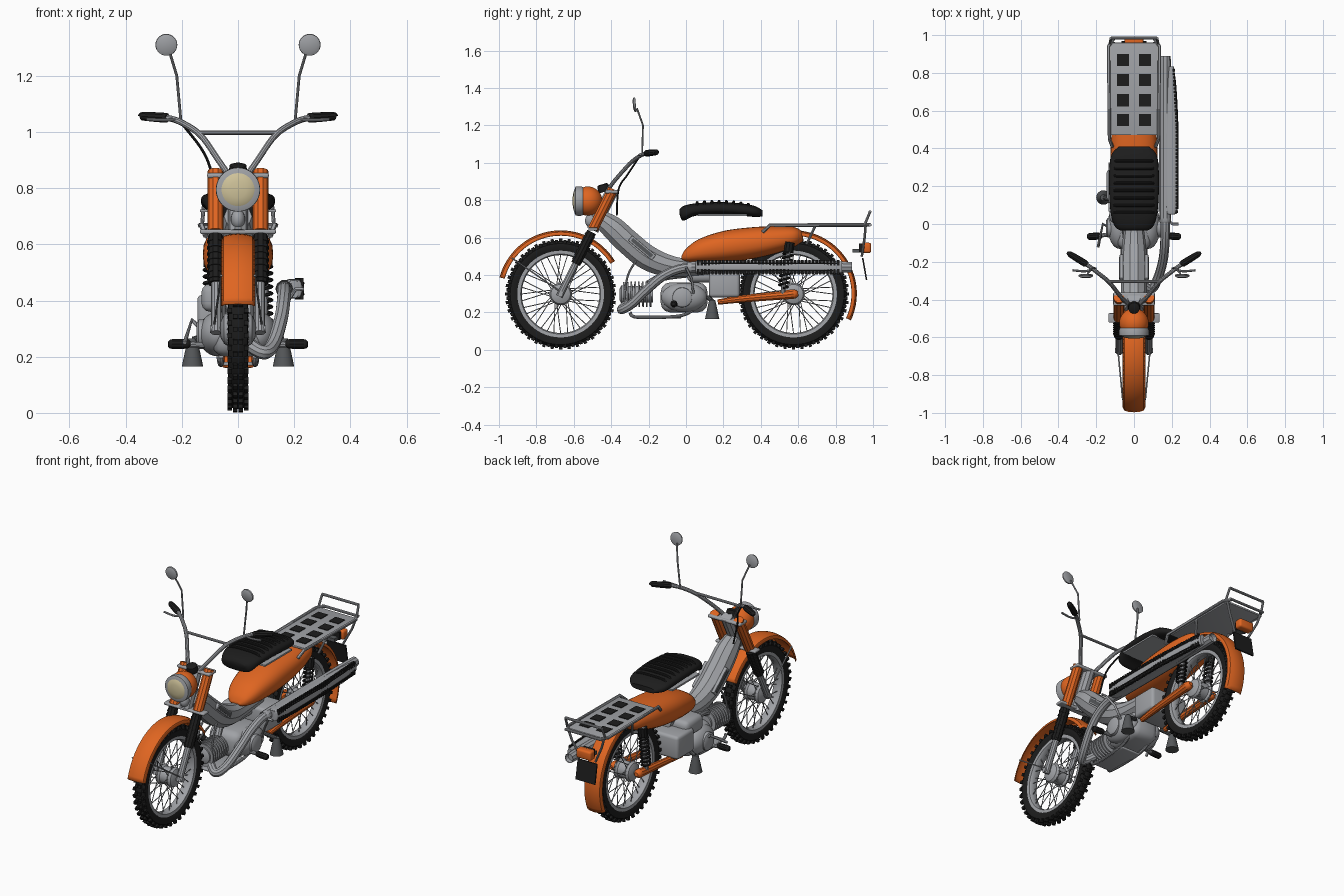
import bpy, bmesh, math
from mathutils import Vector, Matrix

if "Cube" in bpy.data.objects:
    bpy.data.objects.remove(bpy.data.objects["Cube"])

def material(name, rgb):
    m = bpy.data.materials.new(name)
    m.diffuse_color = (*rgb, 1)
    m.use_nodes = True
    m.node_tree.nodes["Principled BSDF"].inputs["Base Color"].default_value = m.diffuse_color
    return m

ORANGE = material("orange_paint", (0.74, 0.13, 0.015))
GREY = material("silver_metal", (0.35, 0.36, 0.38))
BLACK = material("black_rubber", (0.012, 0.012, 0.012))
DARK = material("dark_grey", (0.09, 0.095, 0.10))
LENS = material("cream_lens", (0.62, 0.54, 0.32))

def finish(name, bm, mat, angle=35):
    bmesh.ops.recalc_face_normals(bm, faces=bm.faces)
    me = bpy.data.meshes.new(name)
    bm.to_mesh(me)
    bm.free()
    me.materials.append(mat)
    me.shade_smooth()
    me.set_sharp_from_angle(angle=math.radians(angle))
    ob = bpy.data.objects.new(name, me)
    bpy.context.collection.objects.link(ob)
    return ob

def add_box(bm, c, size, rot=None):
    m = Matrix.Translation(c) @ (rot or Matrix()) @ Matrix.Diagonal((*size, 1))
    return bmesh.ops.create_cube(bm, size=1, matrix=m)

def box(name, c, size, mat, bevel=0, rot=None):
    bm = bmesh.new()
    add_box(bm, c, size, rot)
    if bevel:
        bmesh.ops.bevel(bm, geom=bm.edges[:], offset=bevel, segments=3, profile=0.5, affect='EDGES')
    return finish(name, bm, mat)

def spline(pts, n=6):
    """Smooth list of equal-length tuples running through the given points."""
    p = [pts[0]] + list(pts) + [pts[-1]]
    out = []
    for i in range(1, len(p) - 2):
        for k in range(n):
            t = k / n
            out.append(tuple(0.5 * (2*b + (c-a)*t + (2*a-5*b+4*c-d)*t*t + (3*b-a-3*c+d)*t**3)
                             for a, b, c, d in zip(p[i-1], p[i], p[i+1], p[i+2])))
    return out + [tuple(pts[-1])]

def tube(name, pts, r, mat, smooth=True, closed=False):
    """Round tube; points may carry a fourth value as their own radius."""
    pts = spline(pts) if smooth and len(pts) > 2 else pts
    cu = bpy.data.curves.new(name, 'CURVE')
    cu.dimensions = '3D'
    cu.bevel_depth, cu.bevel_resolution, cu.use_fill_caps = 1, 3, True
    sp = cu.splines.new('POLY')
    sp.points.add(len(pts) - 1)
    sp.use_cyclic_u = closed
    for q, p in zip(sp.points, pts):
        q.co = (*p[:3], 1)
        q.radius = p[3] if len(p) > 3 else r
    tmp = bpy.data.objects.new(name + "_path", cu)
    bpy.context.collection.objects.link(tmp)
    me = bpy.data.meshes.new_from_object(tmp.evaluated_get(bpy.context.evaluated_depsgraph_get()))
    bpy.data.objects.remove(tmp)
    bm = bmesh.new()
    bm.from_mesh(me)
    bpy.data.meshes.remove(me)
    return finish(name, bm, mat)

def lathe(name, origin, axis, profile, mat, n=40, loop=False):
    """Revolve (radius, distance along axis) pairs."""
    bm = bmesh.new()
    q = Vector(axis).to_track_quat('Z', 'Y')
    rings = [[bm.verts.new(Vector(origin) + q @ Vector((r*math.cos(a), r*math.sin(a), t)))
              for a in (2*math.pi*i/n for i in range(n))] for r, t in profile]
    pairs = list(zip(rings, rings[1:])) + ([(rings[-1], rings[0])] if loop else [])
    for A, B in pairs:
        for i in range(n):
            bm.faces.new((A[i], A[(i+1) % n], B[(i+1) % n], B[i]))
    if not loop:
        bm.faces.new(rings[0])
        bm.faces.new(rings[-1])
    return finish(name, bm, mat)

def ball(name, c, size, mat):
    bm = bmesh.new()
    bmesh.ops.create_uvsphere(bm, u_segments=32, v_segments=18, radius=1,
                              matrix=Matrix.Translation(c) @ Matrix.Diagonal((*size, 1)))
    return finish(name, bm, mat)

def loft(name, sections, mat, power=2.0, x=0, n=28):
    """Body along y from (y, bottom, top, half width) superellipse sections."""
    bm = bmesh.new()
    e, rings = 2 / power, []
    for y, zb, zt, w in spline(sections):
        ring = []
        for i in range(n):
            c, s = math.cos(2*math.pi*i/n), math.sin(2*math.pi*i/n)
            ring.append(bm.verts.new((x + w*math.copysign(abs(c)**e, c), y,
                                      (zb+zt)/2 + (zt-zb)/2*math.copysign(abs(s)**e, s))))
        rings.append(ring)
    for A, B in zip(rings, rings[1:]):
        for i in range(n):
            bm.faces.new((A[i], A[(i+1) % n], B[(i+1) % n], B[i]))
    bm.faces.new(rings[0])
    bm.faces.new(rings[-1])
    return finish(name, bm, mat, 50)

def fender(name, cy, a0, a1, R=0.333):
    bm = bmesh.new()
    sec = [(-.058, -.022), (-.05, -.006), (-.03, 0), (0, .003), (.03, 0), (.05, -.006), (.058, -.022)]
    rows = []
    for k in range(33):
        a = math.radians(a0 + (a1 - a0)*k/32)
        rows.append([bm.verts.new((x, cy + (R+d)*math.cos(a), .3 + (R+d)*math.sin(a))) for x, d in sec])
    for A, B in zip(rows, rows[1:]):
        for i in range(len(sec) - 1):
            bm.faces.new((A[i], A[i+1], B[i+1], B[i]))
    ob = finish(name, bm, ORANGE)
    so = ob.modifiers.new("thickness", 'SOLIDIFY')
    so.thickness, so.offset = 0.005, 0

def wheel(tag, cy):
    c = (0, cy, .298)
    lathe(tag + "_tyre", c, (1, 0, 0), [(.228, -.026), (.25, -.036), (.27, -.034), (.282, -.018), (.285, 0),
          (.282, .018), (.27, .034), (.25, .036), (.228, .026)], BLACK, 56, True)
    lathe(tag + "_rim", c, (1, 0, 0), [(.208, -.018), (.214, -.027), (.232, -.028), (.232, .028),
          (.214, .027), (.208, .018)], GREY, 56, True)
    # tread knobs in alternating columns
    bm = bmesh.new()
    for k in range(80):
        a = 2*math.pi*k/80
        for s in (-1, 1):
            x, r = (.029, .281) if k % 2 else (.010, .288)
            rot = Matrix.Rotation(a, 4, 'X')
            add_box(bm, Vector(c) + rot @ Vector((s*x, 0, r)), (.015, .017, .018), rot)
    finish(tag + "_tread", bm, BLACK)
    # crossed wire spokes
    bm = bmesh.new()
    for k in range(36):
        s = 1 if k % 2 else -1
        a = 2*math.pi*k/36
        b = a + (.45 if k % 4 < 2 else -.45)
        p = Vector((s*.038, cy + .05*math.cos(b), .298 + .05*math.sin(b)))
        q = Vector((s*.006, cy + .212*math.cos(a), .298 + .212*math.sin(a)))
        m = Matrix.Translation((p+q)/2) @ (q-p).to_track_quat('Z', 'Y').to_matrix().to_4x4()
        bmesh.ops.create_cone(bm, segments=6, radius1=.0024, radius2=.0024, depth=(q-p).length, matrix=m)
    finish(tag + "_spokes", bm, GREY)
    lathe(tag + "_hub", c, (1, 0, 0), [(.025, -.062), (.052, -.05), (.06, -.035), (.05, -.025), (.05, .025),
          (.06, .035), (.052, .05), (.025, .062)], GREY, 32)
    lathe(tag + "_axle", c, (1, 0, 0), [(.014, -.1), (.014, .1)], GREY, 12)

wheel("front", -.67)
wheel("rear", .575)
fender("front_fender", -.67, 31, 165)
fender("rear_fender", .575, 125, -25)

# fork, one leg per side
def fork(z):
    return -.39 - (.86 - z)*.5
for s in (-1, 1):
    leg = lambda n, z0, z1, r, m, x=.08: tube(n, [(s*x, fork(z0), z0), (s*x, fork(z1), z1)], r, m)
    leg("fork_cover", .86, .645, .029, ORANGE)
    leg("fork_boot", .63, .46, .027, BLACK)
    leg("fork_lower", .47, .285, .019, GREY, .078)
    for k in range(7):
        leg("boot_ring", .615 - k*.022, .605 - k*.022, .030, BLACK)
    tube("fender_stay", [(s*.06, -.93, .49), (s*.085, -.67, .31)], .004, GREY)
box("lower_clamp", (0, fork(.645), .645), (.27, .05, .016), GREY, .006)
box("upper_clamp", (0, fork(.845), .845), (.22, .07, .018), GREY, .007)
tube("steering_head", [(0, fork(.86), .86), (0, fork(.64), .64)], .035, GREY)

# headlight and speedometer
ball("headlight_shell", (0, -.525, .795), (.078, .078, .078), ORANGE)
lathe("headlight_ring", (0, -.55, .795), (0, -1, 0), [(.074, 0), (.079, .012), (.078, .04), (.062, .046)], GREY)
lathe("headlight_lens", (0, -.594, .795), (0, -1, 0), [(.062, 0), (.05, .007), (.03, .011), (.008, .013)], LENS)
lathe("speedometer", (0, -.435, .845), (0, -.3, 1), [(.03, 0), (.033, .01), (.03, .038), (.02, .042)], BLACK, 24)
ball("horn", (0, -.51, .69), (.025, .03, .035), GREY)

# handlebar, grips, levers and mirrors
for s in (-1, 1):
    tube("handlebar", [(s*.035, -.42, .85), (s*.07, -.385, .9), (s*.13, -.31, .985), (s*.19, -.26, 1.028),
                       (s*.25, -.215, 1.05), (s*.33, -.165, 1.055)], .011, GREY)
    tube("hand_grip", [(s*.25, -.215, 1.05, .012), (s*.262, -.207, 1.051, .018), (s*.335, -.162, 1.056, .016),
                       (s*.345, -.156, 1.056, .011)], .015, BLACK)
    tube("brake_lever", [(s*.22, -.24, 1.045), (s*.26, -.25, 1.042), (s*.325, -.245, 1.045)], .006, GREY)
    tube("mirror_stem", [(s*.203, -.235, 1.035), (s*.218, -.23, 1.2), (s*.245, -.262, 1.29)], .005, GREY, False)
    lathe("mirror", (s*.255, -.276, 1.31), (0, 1, .1), [(.025, -.008), (.038, -.002), (.039, .006), (.036, .008)], GREY, 28)
tube("handlebar_brace", [(-.135, -.305, .997), (.135, -.305, .997)], .008, GREY)
tube("brake_cable", [(-.2, -.25, 1.03), (-.13, -.31, .94), (-.095, -.36, .86), (-.06, -.37, .72)], .005, BLACK)

# step-through frame spine with side plates
tube("frame_spine", [(0, -.455, .70, .05), (0, -.39, .65, .066), (0, -.31, .575, .07), (0, -.21, .495, .07),
                     (0, -.10, .45, .062), (0, .02, .44, .048), (0, .2, .45, .04)], .06, GREY)
slope = Matrix.Rotation(math.radians(-40), 4, 'X')
for s in (-1, 1):
    box("side_plate", (s*.066, -.235, .545), (.02, .165, .035), GREY, .004, slope)
    box("side_plate_inset", (s*.076, -.235, .545), (.005, .14, .02), DARK, 0, slope)

# rear body
loft("rear_body", [(-.025, .485, .50, .03), (.0, .47, .54, .065), (.07, .465, .592, .1), (.2, .468, .635, .122),
                   (.35, .485, .655, .125), (.48, .515, .66, .118), (.58, .55, .655, .095), (.625, .58, .63, .05)], ORANGE, 2.4)

# ribbed seat
loft("seat", [(-.035, .725, .75, .07), (-.015, .69, .768, .10), (.05, .716, .783, .122), (.18, .722, .79, .132),
              (.3, .716, .782, .13), (.37, .71, .768, .118), (.41, .713, .745, .08)], BLACK, 2.8)
for k in range(8):
    y = .06 + k*.039
    z = .79 - 1.0*(y - .17)**2 * .6
    tube("seat_rib", [(-.11, y, z - .02), (-.08, y, z), (0, y, z + .004), (.08, y, z), (.11, y, z - .02)], .008, BLACK)
box("seat_base", (0, .195, .72), (.272, .26, .01), GREY)

# luggage rack with dark openings
box("rack_plate", (0, .715, .662), (.25, .49, .012), GREY, .003)
for s in (-1, 1):
    for y in (.55, .655, .763, .868):
        box("rack_opening", (s*.058, y, .669), (.064, .064, .005), BLACK)
    tube("rack_rail", [(s*.115, .41, .63), (s*.13, .45, .668), (s*.135, .94, .668), (s*.105, .985, .668)], .009, GREY, False)
    tube("rack_hoop_post", [(s*.128, .955, .668), (s*.122, .984, .738)], .007, GREY)
    tube("rack_front_leg", [(s*.12, .69, .66), (s*.09, .645, .565)], .007, GREY)
    tube("rack_rear_leg", [(s*.12, .96, .66), (s*.1, .955, .6), (s*.05, .94, .5)], .007, GREY, False)
for z, y in ((.668, .985), (.738, .984)):
    tube("rack_cross_bar", [(-.122, y, z), (.122, y, z)], .008, GREY)

# tail light and number plate
box("tail_light", (0, .965, .545), (.1, .05, .055), ORANGE, .012)
box("tail_light_base", (0, .937, .545), (.07, .025, .045), BLACK)
box("tail_bracket", (0, .915, .53), (.05, .05, .02), DARK)
box("number_plate", (0, .955, .432), (.13, .008, .12), BLACK, 0, Matrix.Rotation(math.radians(10), 4, 'X'))

# engine: finned cylinder, crankcase and covers
fins = []
for k in range(8):
    t = k*.02
    fins += [(.068, t), (.068, t + .008), (.045, t + .009), (.045, t + .019)]
lathe("cylinder_fins", (0, -.335, .295), (0, 1, .02), fins, GREY, 28)
lathe("cylinder_head", (0, -.33, .295), (0, -1, 0), [(.05, 0), (.05, .015), (.03, .025)], GREY, 24)
box("crankcase", (0, -.01, .28), (.19, .25, .16), GREY, .05)
for s in (-1, 1):
    ball("engine_cover", (s*.075, -.01, .28), (.065, .122, .078), GREY)
    lathe("cover_cap", (s*.105, -.02, .28), (s, 0, 0), [(.055, 0), (.052, .035), (.04, .042)], GREY, 28)
box("tool_box", (-.02, .205, .35), (.25, .165, .14), GREY, .018)
box("air_box", (-.06, .09, .41), (.14, .17, .1), GREY, .03)
tube("intake_pipe", [(0, -.2, .35), (-.03, -.12, .39), (-.05, .03, .41)], .022, GREY)
box("skid_plate", (0, -.15, .175), (.13, .25, .014), GREY, .005)
for s in (-1, 1):
    tube("skid_rail", [(s*.06, -.3, .2), (s*.06, -.26, .174), (s*.065, -.04, .18), (s*.07, .05, .22)], .009, GREY)
    tube("front_stay", [(s*.05, -.33, .27), (s*.05, -.31, .4), (s*.04, -.25, .5)], .006, GREY)

# footpegs and stand feet
tube("footpeg_bar", [(-.2, -.065, .245), (-.1, -.05, .24), (.1, -.05, .24), (.2, -.065, .245)], .011, GREY, False)
for s in (-1, 1):
    tube("footpeg", [(s*.17, -.063, .246, .011), (s*.185, -.064, .246, .018), (s*.235, -.066, .245, .018),
                     (s*.248, -.067, .245, .01)], .017, BLACK)
    lathe("stand_foot", (s*.162, .14, .165), (0, 0, 1), [(.038, 0), (.036, .01), (.02, .085), (.016, .1)], DARK, 24)
    tube("stand_arm", [(s*.16, .14, .26), (s*.09, .12, .28)], .012, DARK)
tube("pedal_lever", [(-.13, -.02, .3), (-.165, 0, .33), (-.19, -.12, .25)], .008, GREY, False)
tube("kick_lever", [(.13, .04, .3), (.165, .03, .38), (.205, .0, .44), (.235, .0, .44)], .007, GREY, False)

# swing arm and rear shocks
for s in (-1, 1):
    tube("swing_arm", [(s*.085, .17, .255, .015), (s*.085, .3, .272, .02), (s*.085, .5, .29, .024),
                       (s*.085, .575, .298, .026), (s*.085, .6, .3, .012)], .02, ORANGE)
    tube("shock_rod", [(s*.095, .515, .29), (s*.095, .555, .57)], .013, GREY)
    coil = [(s*.095 + .025*math.cos(a), .519 + .027*a/50 + .025*math.sin(a), .33 + .19*a/50)
            for a in (k*.524 for k in range(97))]
    tube("shock_spring", coil, .006, BLACK, False)
    tube("shock_cap", [(s*.095, .548, .52), (s*.095, .556, .575)], .027, BLACK)
    tube("shock_mount", [(s*.05, .555, .565), (s*.11, .555, .565)], .012, GREY)

# exhaust pipe, muffler and slotted heat shield
tube("exhaust_pipe", [(.03, -.31, .25), (.09, -.345, .215), (.125, -.29, .245), (.152, -.2, .33), (.162, -.12, .395),
                      (.165, -.03, .433), (.165, .07, .442)], .025, GREY)
tube("muffler", [(.165, .03, .442, .025), (.165, .08, .442, .031), (.165, .82, .442, .031), (.165, .865, .442, .022)], .03, GREY)
loft("heat_shield", [(.05, .41, .472, .018), (.1, .407, .477, .035), (.45, .407, .477, .036), (.7, .407, .477, .026),
                     (.835, .41, .472, .014)], GREY, 3, .198)
bm = bmesh.new()
for k in range(40):
    y = .065 + k*.0192
    w = .198 + (.034 if y < .5 else .034 - (y - .5)*.055)
    for dz in (-.024, .024):
        add_box(bm, (w - .005, y, .442 + dz), (.013, .012, .03))
finish("heat_shield_slots", bm, BLACK)
for z in (.422, .462):
    tube("shield_slot_line", [(.23, .08, z), (.232, .45, z), (.222, .7, z), (.21, .81, z)], .0045, BLACK)
